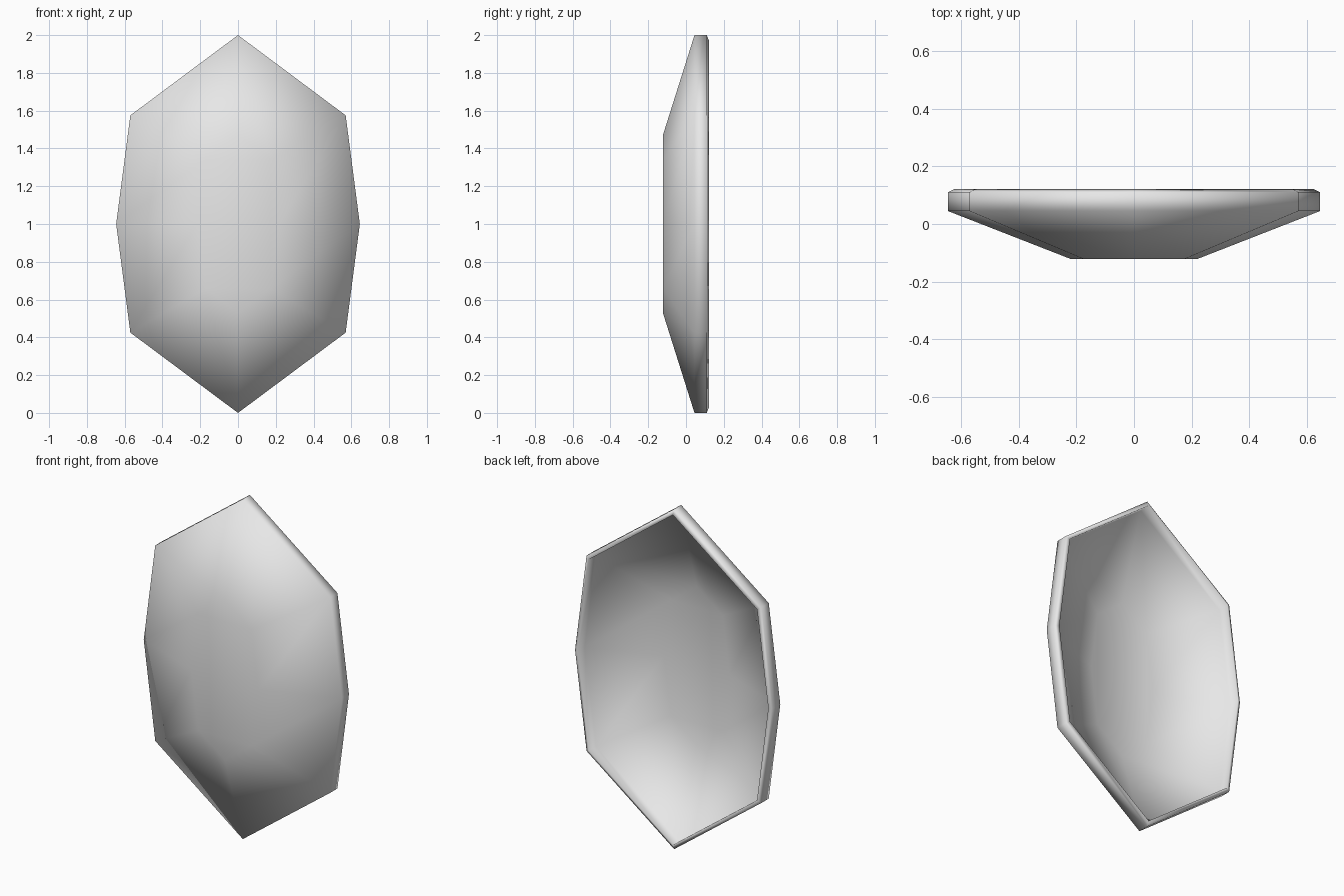
import bpy
import bmesh
from mathutils import Vector

# Remove the default cube
cube = bpy.data.objects.get("Cube")
if cube:
    bpy.data.objects.remove(cube, do_unlink=True)

# Eight-sided outline in x and height from the middle, counter-clockwise
OUTLINE = [Vector(p) for p in (
    (0, 1), (-0.57, 0.575), (-0.645, 0), (-0.57, -0.575),
    (0, -1), (0.57, -0.575), (0.645, 0), (0.57, 0.575))]


def inset(points, distance):
    """Move every side of the outline inward by an equal distance."""
    result = []
    for i, p in enumerate(points):
        a = (p - points[i - 1]).normalized()
        b = (points[(i + 1) % len(points)] - p).normalized()
        n1, n2 = Vector((-a.y, a.x)), Vector((-b.y, b.x))
        result.append(p + (n1 + n2) * distance / (1 + n1.dot(n2)))
    return result


# Shell profile as (inset, depth): front panel, edge, rim, hollow back
PROFILE = [(0.424, -0.122), (0, 0.045), (0, 0.11),
           (0.024, 0.122), (0.024, 0.055), (0.428, -0.1)]

bm = bmesh.new()
rings = [[bm.verts.new((p.x, y, p.y + 1)) for p in inset(OUTLINE, d)]
         for d, y in PROFILE]
for r1, r2 in zip(rings, rings[1:]):
    for i in range(len(r1)):
        bm.faces.new((r1[i - 1], r1[i], r2[i], r2[i - 1]))
bm.faces.new(rings[0])
bm.faces.new(rings[-1])
bmesh.ops.recalc_face_normals(bm, faces=bm.faces)
for face in bm.faces:
    face.smooth = True

mesh = bpy.data.meshes.new("shield_shell")
bm.to_mesh(mesh)
bm.free()
shell = bpy.data.objects.new("shield_shell", mesh)
bpy.context.collection.objects.link(shell)

# Plain grey surface
grey = bpy.data.materials.new("light_grey")
grey.use_nodes = True
colour = (0.8, 0.8, 0.8, 1)
grey.diffuse_color = colour
grey.node_tree.nodes["Principled BSDF"].inputs["Base Color"].default_value = colour
mesh.materials.append(grey)
